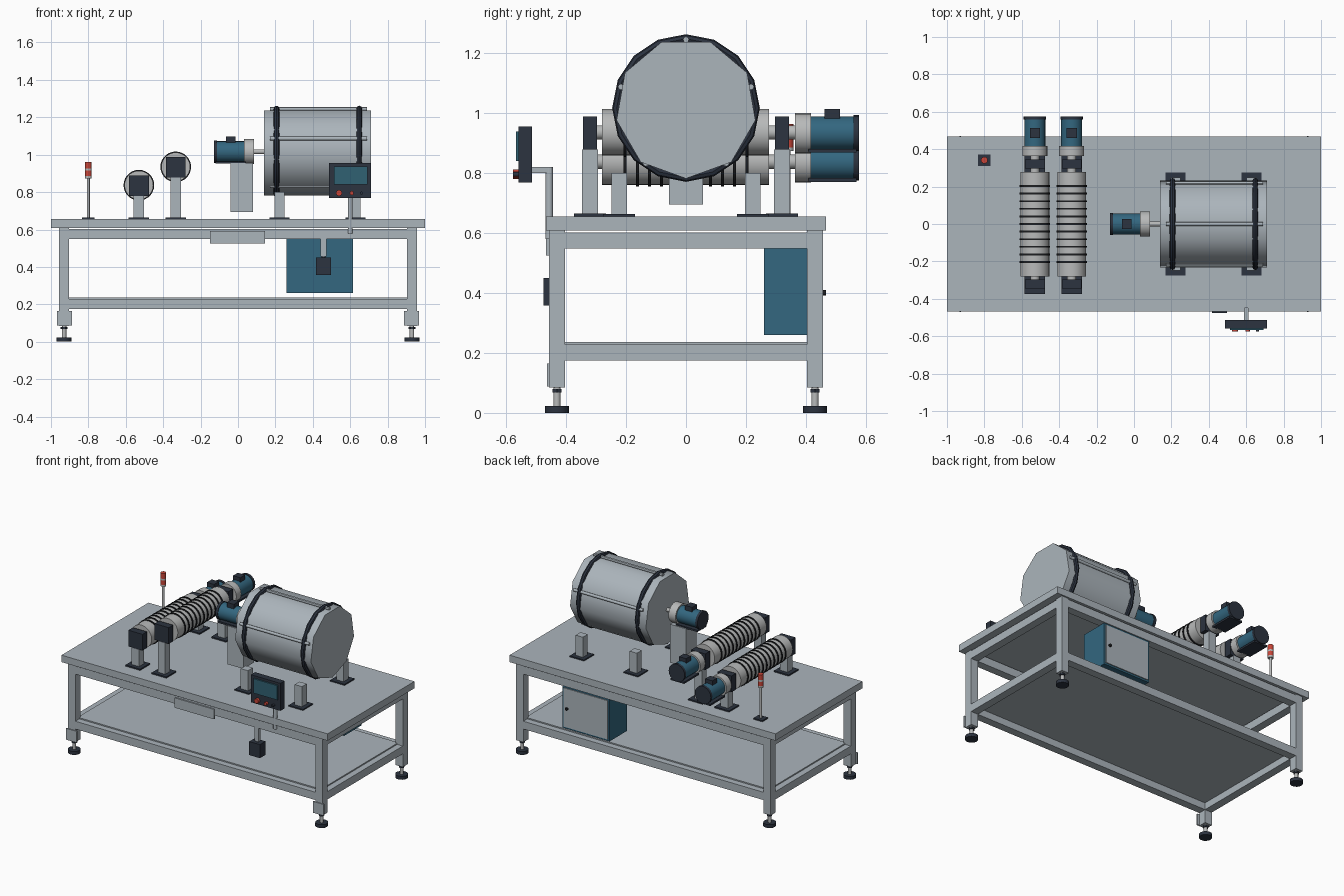
import bpy, bmesh, math
from mathutils import Vector

if "Cube" in bpy.data.objects:
    bpy.data.objects.remove(bpy.data.objects["Cube"])


def material(name, rgb):
    m = bpy.data.materials.new(name)
    m.diffuse_color = (*rgb, 1)
    m.use_nodes = True
    m.node_tree.nodes["Principled BSDF"].inputs["Base Color"].default_value = m.diffuse_color
    return m


STEEL = material("painted_steel_grey", (0.41, 0.46, 0.50))
BRIGHT = material("bright_metal", (0.48, 0.49, 0.49))
DARK = material("dark_slate", (0.025, 0.033, 0.05))
BLACK = material("black_rubber", (0.012, 0.013, 0.015))
BLUE = material("machine_blue", (0.033, 0.135, 0.215))
SCREEN = material("screen_teal", (0.03, 0.12, 0.17))
RED = material("signal_red", (0.58, 0.06, 0.04))


def finish(bm, name, mat, smooth=False):
    bmesh.ops.recalc_face_normals(bm, faces=bm.faces[:])
    me = bpy.data.meshes.new(name)
    bm.to_mesh(me)
    bm.free()
    if smooth:
        for p in me.polygons:
            p.use_smooth = True
        me.set_sharp_from_angle(angle=math.radians(45))
    me.materials.append(mat)
    ob = bpy.data.objects.new(name, me)
    bpy.context.collection.objects.link(ob)
    return ob


def box(name, x, y, z, mat):
    """Box from (low, high) ranges on each axis."""
    bm = bmesh.new()
    bmesh.ops.create_cube(bm, size=1)
    for v in bm.verts:
        v.co = Vector([(a + b) / 2 + c * (b - a) for (a, b), c in zip((x, y, z), v.co)])
    return finish(bm, name, mat)


def span(c, half):
    return (c - half, c + half)


def cyl(name, axis, a, b, centre, r, mat, n=20, start=0.0):
    """Cylinder from a to b along an axis; centre gives the other two coordinates."""
    bm = bmesh.new()
    rings = []
    for t in (a, b):
        ring = []
        for i in range(n):
            ang = start + 2 * math.pi * i / n
            co = [centre[0] + r * math.cos(ang), centre[1] + r * math.sin(ang)]
            co.insert("xyz".index(axis), t)
            ring.append(bm.verts.new(co))
        bm.faces.new(ring)
        rings.append(ring)
    for i in range(n):
        j = (i + 1) % n
        bm.faces.new((rings[0][i], rings[0][j], rings[1][j], rings[1][i]))
    return finish(bm, name, mat, True)


# Table top and frame
box("table_top", (-1, 1), (-0.467, 0.467), (0.608, 0.655), STEEL)
W = 0.027
for sx in (-1, 1):
    for sy in (-1, 1):
        x, y = 0.93 * sx, 0.43 * sy
        box("leg", span(x, W), span(y, W), (0.085, 0.608), STEEL)
        cyl("foot_stem", "z", 0.02, 0.085, (x, y), 0.012, BRIGHT, 12)
        cyl("foot_nut", "z", 0.068, 0.08, (x, y), 0.018, DARK, 6)
        cyl("foot_pad", "z", 0, 0.023, (x, y), 0.04, DARK, 16)
    box("leg_bracket", span(0.928 * sx, 0.04), (-0.464, -0.455), (0.088, 0.165), STEEL)
for name, z in (("upper_rail", (0.548, 0.602)), ("lower_rail", (0.175, 0.228))):
    for s in (-1, 1):
        box(name + "_long", (-0.905, 0.905), span(0.43 * s, W), z, STEEL)
        box(name + "_short", span(0.93 * s, W), (-0.405, 0.405), z, STEEL)
box("lower_shelf", (-0.915, 0.915), (-0.415, 0.415), (0.222, 0.236), STEEL)
box("front_plate", (-0.15, 0.145), (-0.466, -0.456), (0.525, 0.592), STEEL)

# Electrical cabinet under the table
box("cabinet", (0.26, 0.615), (0.26, 0.45), (0.26, 0.548), BLUE)
box("cabinet_door", (0.272, 0.603), (0.45, 0.456), (0.272, 0.536), STEEL)
cyl("cabinet_knob", "y", 0.456, 0.466, (0.575, 0.40), 0.01, BLACK, 10)

# Hanging pedal box at the front
box("pedal_stalk", span(0.457, 0.015), (-0.455, -0.43), (0.455, 0.56), STEEL)
cyl("pedal_neck", "z", 0.445, 0.47, (0.457, -0.442), 0.011, DARK, 10)
box("pedal_box", span(0.457, 0.04), (-0.475, -0.415), (0.358, 0.45), DARK)

# Operator panel on its post
cyl("panel_post", "z", 0.58, 0.82, (0.6, -0.456), 0.013, STEEL, 14)
box("panel_arm", span(0.6, 0.012), (-0.515, -0.45), (0.80, 0.82), STEEL)
box("panel_body", (0.487, 0.71), (-0.558, -0.513), (0.768, 0.955), DARK)
box("panel_screen", (0.513, 0.692), (-0.567, -0.558), (0.84, 0.938), SCREEN)
for x, r, mat in ((0.54, 0.016, RED), (0.608, 0.011, RED), (0.66, 0.008, DARK)):
    cyl("panel_button", "y", -0.576, -0.558, (x, 0.795), r, mat, 14)

# Signal tower
TX, TY = -0.80, 0.341
box("tower_base", span(TX, 0.034), span(TY, 0.03), (0.655, 0.663), DARK)
cyl("tower_pole", "z", 0.66, 0.875, (TX, TY), 0.008, BRIGHT, 10)
for z0, z1, mat in ((0.872, 0.885, BRIGHT), (0.885, 0.915, RED),
                    (0.915, 0.926, BRIGHT), (0.926, 0.962, RED)):
    cyl("tower_lamp", "z", z0, z1, (TX, TY), 0.018, mat, 14)


def motor(axis, start, d, centre):
    """Gear motor running from start in direction d along a horizontal axis."""
    cx, cz = centre

    def along(p, q):
        return tuple(sorted((start + d * p, start + d * q)))

    def oriented(name, run, across, z, mat):
        box(name, *((run, across) if axis == "x" else (across, run)), z, mat)

    cyl("gear_housing", axis, *along(0, 0.053), centre, 0.067, BRIGHT, 20)
    cyl("motor_body", axis, *along(0.053, 0.196), centre, 0.056, BLUE, 20)
    cyl("motor_end_cap", axis, *along(0.196, 0.213), centre, 0.06, DARK, 20)
    oriented("motor_terminal_box", along(0.098, 0.15), span(cx, 0.027),
             (cz + 0.045, cz + 0.08), DARK)
    oriented("motor_foot", along(0.045, 0.205), span(cx, 0.05),
             (cz - 0.064, cz - 0.052), DARK)


# Ribbed rollers with bearings, stands and motors
for x, z in ((-0.53, 0.837), (-0.333, 0.935)):
    cyl("roller", "y", -0.28, 0.277, (x, z), 0.077, BRIGHT, 28)
    for i in range(11):
        y = -0.203 + 0.0406 * i
        cyl("roller_ring", "y", y - 0.005, y + 0.005, (x, z), 0.082, BLACK, 28)
    cyl("roller_shaft", "y", -0.33, 0.37, (x, z), 0.024, BRIGHT, 14)
    for s in (-1, 1):
        y = 0.32 * s
        box("roller_bearing", span(x, 0.053), span(y, 0.024), span(z - 0.003, 0.055), DARK)
        box("roller_stand", span(x, 0.028), span(y, 0.026), (0.66, z - 0.058), STEEL)
        box("roller_stand_base", span(x, 0.055), span(y, 0.053), (0.655, 0.664), DARK)
    motor("y", 0.363, 1, (x, z - 0.003))

# Drum with tie bars and hoops
DZ = 1.016
cyl("drum", "x", 0.14, 0.71, (0, DZ), 0.235, STEEL, 9, -math.pi / 2)
for i in range(5):
    a = math.pi / 2 + i * 2 * math.pi / 5
    cyl("drum_tie_bar", "x", 0.17, 0.69,
        (0.228 * math.cos(a), DZ + 0.228 * math.sin(a)), 0.01, STEEL, 8)
for x in (0.206, 0.648):
    bpy.ops.mesh.primitive_torus_add(location=(x, 0, DZ), rotation=(0, math.pi / 2, 0),
                                     major_radius=0.231, minor_radius=0.015,
                                     major_segments=16, minor_segments=8)
    hoop = bpy.context.object
    hoop.name = "drum_hoop"
    hoop.data.materials.append(DARK)
    bpy.ops.object.shade_smooth_by_angle()

# Drum support posts
for x in (0.222, 0.628):
    for y in (-0.223, 0.223):
        box("drum_support", span(x, 0.027), span(y, 0.026), (0.66, 0.80), STEEL)
        box("drum_support_base", span(x, 0.054), span(y, 0.053), (0.655, 0.663), DARK)

# Drum drive
box("drive_pedestal", (-0.04, 0.08), (-0.057, 0.057), (0.694, 0.955), STEEL)
motor("x", 0.085, -1, (0, DZ))
cyl("drive_shaft", "x", 0.08, 0.145, (0, DZ), 0.013, BRIGHT, 14)
